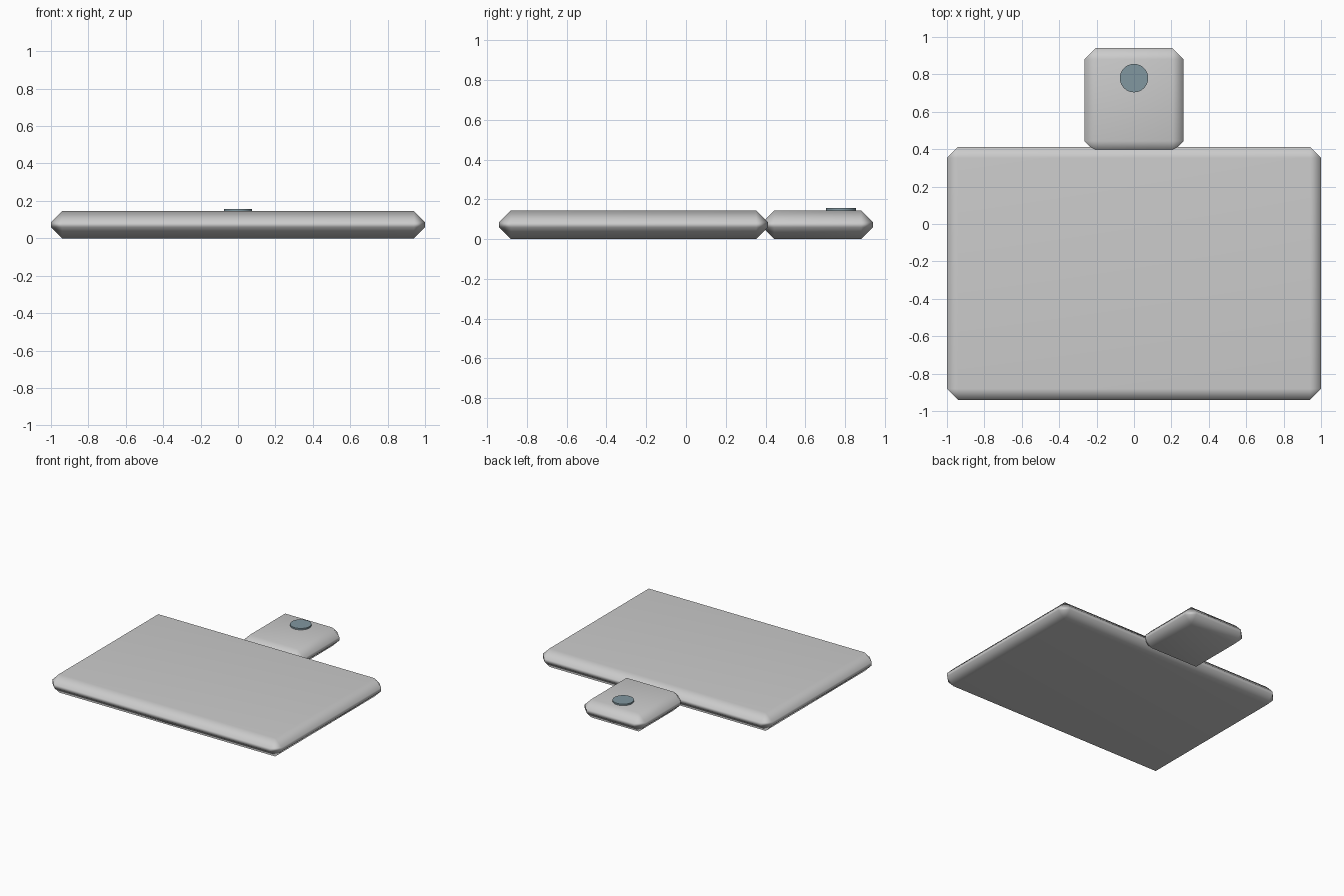
import bpy
import math

if "Cube" in bpy.data.objects:
    bpy.data.objects.remove(bpy.data.objects["Cube"])

TOP = 0.145


def smooth(obj, degrees):
    bpy.ops.object.select_all(action='DESELECT')
    obj.select_set(True)
    bpy.context.view_layer.objects.active = obj
    bpy.ops.object.shade_smooth_by_angle(angle=math.radians(degrees))


def slab(name, half_x, y0, y1):
    """Flat box with a single chamfer on every edge."""
    bpy.ops.mesh.primitive_cube_add(size=1, location=(0, (y0 + y1) / 2, TOP / 2))
    obj = bpy.context.object
    obj.name = name
    obj.scale = (2 * half_x, y1 - y0, TOP)
    bpy.ops.object.transform_apply(location=False, rotation=False, scale=True)
    bevel = obj.modifiers.new("chamfer", 'BEVEL')
    bevel.width = 0.059
    bevel.segments = 1
    bpy.ops.object.modifier_apply(modifier=bevel.name)
    smooth(obj, 60)
    # large faces stay flat, chamfers shade softly
    normals = obj.modifiers.new("weighted_normals", 'WEIGHTED_NORMAL')
    normals.keep_sharp = True
    return obj


# Main board and its handle tab
slab("board", 1.0, -0.94, 0.412)
slab("handle", 0.265, 0.385, 0.94)

# Dark disc marking the hanging hole on the handle
bpy.ops.mesh.primitive_cylinder_add(vertices=32, radius=0.076, depth=0.022,
                                    location=(0, 0.78, 0.146))
disc = bpy.context.object
disc.name = "handle_hole_disc"
smooth(disc, 30)
mat = bpy.data.materials.new("slate")
mat.diffuse_color = (0.22, 0.31, 0.35, 1)
mat.use_nodes = True
mat.node_tree.nodes["Principled BSDF"].inputs["Base Color"].default_value = mat.diffuse_color
disc.data.materials.append(mat)
